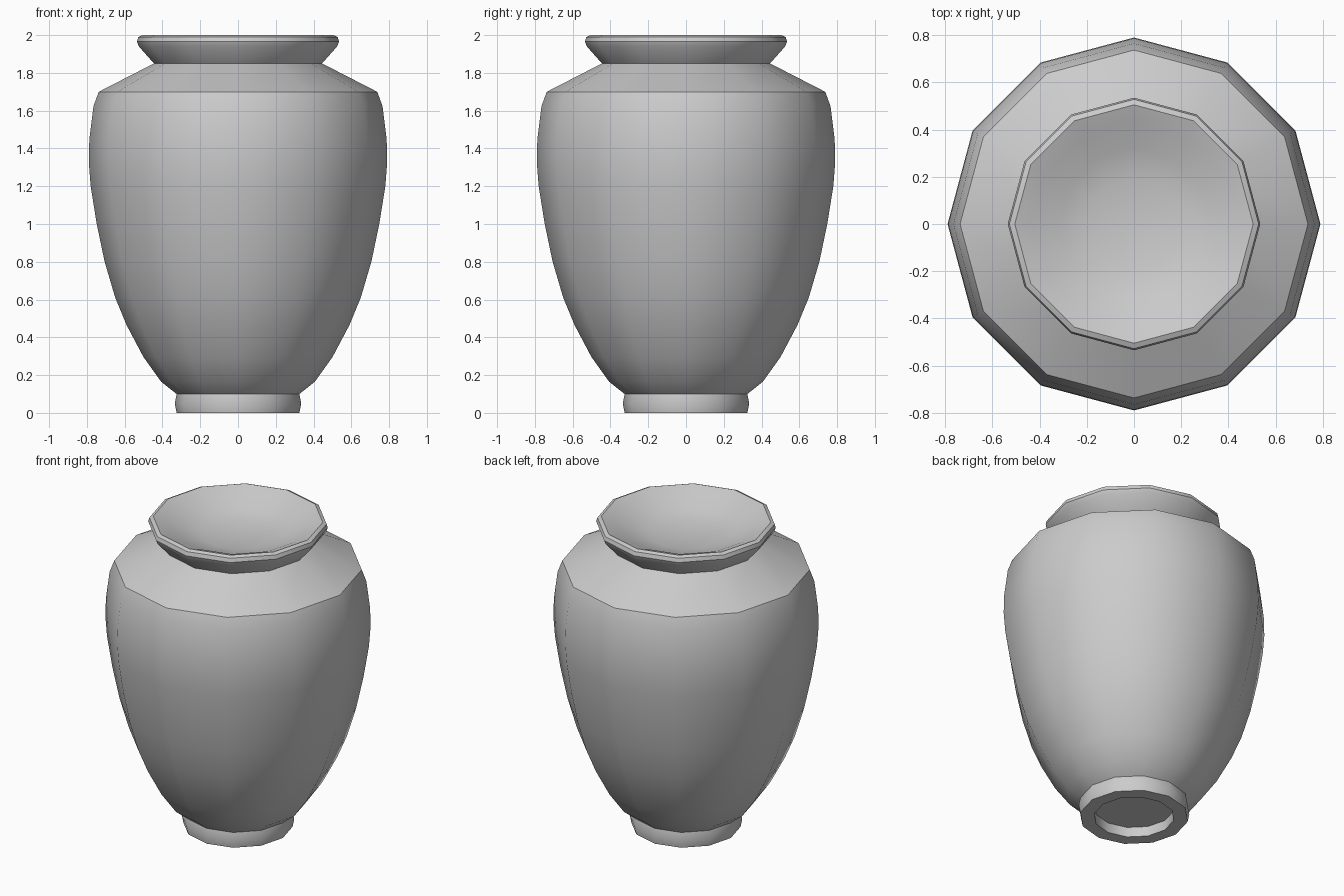
import bpy, bmesh
from math import cos, sin, pi, radians

if "Cube" in bpy.data.objects:
    bpy.data.objects.remove(bpy.data.objects["Cube"])

SIDES = 12

# Half profile (radius, height), from the recess under the foot up to the dished mouth
recess = [(0, 0.065), (0.24, 0.065), (0.24, 0.0)]
foot = [(0.325, 0.0), (0.335, 0.05), (0.325, 0.10)]
belly = [(0.407, 0.165), (0.50, 0.295), (0.59, 0.465), (0.65, 0.61), (0.706, 0.80),
         (0.748, 1.0), (0.78, 1.2), (0.79, 1.33), (0.787, 1.45), (0.765, 1.625), (0.737, 1.70)]
rim = [(0.445, 1.85), (0.525, 1.94), (0.535, 1.965), (0.528, 1.99), (0.505, 2.0)]
mouth = [(0.43, 1.972), (0.32, 1.922), (0.2, 1.893), (0, 1.885)]


def lathe(name, profile):
    """Turn a profile about z; points on the axis become single poles."""
    bm = bmesh.new()
    rings = []
    for r, z in profile:
        n = SIDES if r > 0 else 1
        rings.append([bm.verts.new((r * cos(2 * pi * i / SIDES), r * sin(2 * pi * i / SIDES), z))
                      for i in range(n)])
    for a, b in zip(rings, rings[1:]):
        for i in range(SIDES):
            j = (i + 1) % SIDES
            quad = [a[i % len(a)], a[j % len(a)], b[j % len(b)], b[i % len(b)]]
            bm.faces.new(list(dict.fromkeys(quad)))
    bmesh.ops.recalc_face_normals(bm, faces=bm.faces)
    mesh = bpy.data.meshes.new(name)
    bm.to_mesh(mesh)
    bm.free()
    obj = bpy.data.objects.new(name, mesh)
    bpy.context.collection.objects.link(obj)
    return obj


# Whole vase as one continuous turned surface, sharp only at foot, shoulder and lip
vase = lathe("vase", recess + foot + belly + rim + mouth)
bpy.context.view_layer.objects.active = vase
vase.select_set(True)
bpy.ops.object.shade_smooth_by_angle(angle=radians(36))
